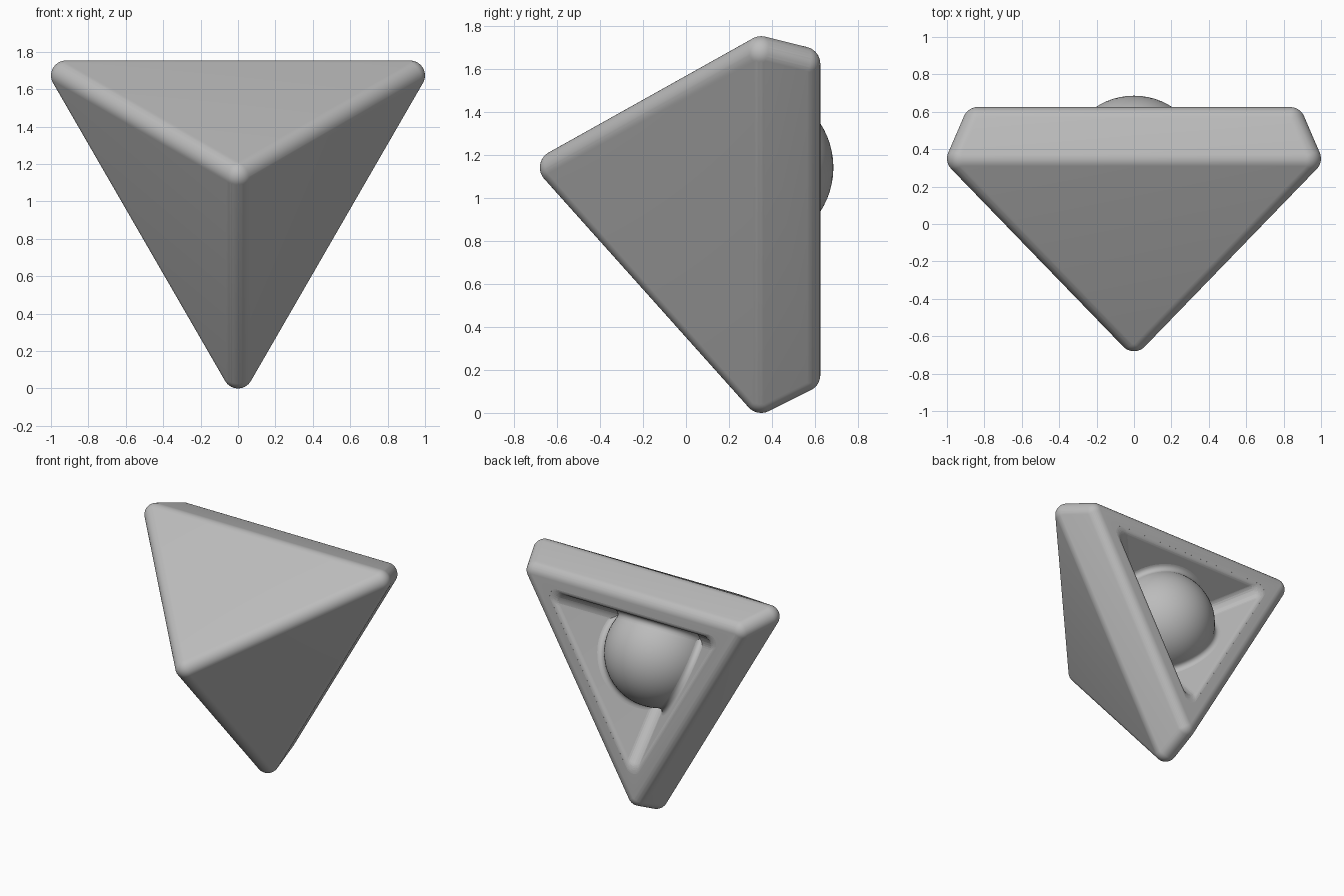
import bpy, bmesh
from math import sin, cos, pi, sqrt, atan, radians
from mathutils import Vector, Matrix

cube = bpy.data.objects.get("Cube")
if cube:
    bpy.data.objects.remove(cube)

MID = 1.142                      # height of the central axis
BACK = 0.625                     # back plane
ROUND = 0.08                     # outer edge radius
SLOPE = 0.56                     # cavity wall slope
MOUTH = 0.40                     # cavity apothem at the back plane
BALL = Vector((0, 0.31, MID))
BALL_R = 0.376
CORNERS = [radians(a) for a in (-90, 30, 150)]

grey = bpy.data.materials.new("plain grey")
grey.use_nodes = True
grey.diffuse_color = (0.5, 0.5, 0.5, 1)
grey.node_tree.nodes["Principled BSDF"].inputs["Base Color"].default_value = (0.5, 0.5, 0.5, 1)


def make(name, bm):
    bmesh.ops.recalc_face_normals(bm, faces=bm.faces)
    mesh = bpy.data.meshes.new(name)
    bm.to_mesh(mesh)
    bm.free()
    mesh.materials.append(grey)
    ob = bpy.data.objects.new(name, mesh)
    bpy.context.collection.objects.link(ob)
    return ob


def smooth(ob, angle=35):
    bpy.ops.object.select_all(action='DESELECT')
    ob.select_set(True)
    bpy.context.view_layer.objects.active = ob
    bpy.ops.object.shade_smooth_by_angle(angle=radians(angle))


def around(radius, angle, y):
    return Vector((radius * cos(angle), y, MID + radius * sin(angle)))


# Body: hull around small spheres at the apex and two triangles
bm = bmesh.new()
centres = [Vector((0, -0.60, MID))]
for radius, y in ((1.062, 0.35), (0.965, BACK - ROUND)):
    centres += [around(radius, a, y) for a in CORNERS]
for c in centres:
    bmesh.ops.create_icosphere(bm, subdivisions=4, radius=ROUND,
                               matrix=Matrix.Translation(c) @ Matrix.Rotation(pi / 2, 4, 'X'))
points = [v.co.copy() for v in bm.verts]
bm.free()
bm = bmesh.new()
for p in points:
    bm.verts.new(p)
hull = bmesh.ops.convex_hull(bm, input=bm.verts)
bmesh.ops.delete(bm, geom=[v for v in bm.verts if not v.link_faces], context='VERTS')
body = make("body", bm)


# Cavity cutter: rounded triangles from a flared mouth down to a point
def rounded_triangle(bm, y, apothem, r, steps=8):
    core = 2 * (apothem - r)
    ring = []
    for a in CORNERS:
        for i in range(steps + 1):
            t = a - pi / 3 + 2 * pi / 3 * i / steps
            ring.append(bm.verts.new(around(core, a, y) + Vector((r * cos(t), 0, r * sin(t)))))
    return ring


theta = atan(SLOPE)
lip = 0.045
y_wall = BACK - lip + lip * sin(theta)
lip_centre = MOUTH - (BACK - y_wall) * SLOPE + lip * cos(theta)
profile = [(BACK + 0.05, lip_centre)]
for i in range(7):
    phi = radians(84) + (theta - radians(84)) * i / 6
    profile.append((BACK - lip + lip * sin(phi), lip_centre - lip * cos(phi)))
profile.append((BACK - (MOUTH - 0.065) / SLOPE, 0.065))
bm = bmesh.new()
rings = [rounded_triangle(bm, y, a, 0.06) for y, a in profile]
for low, high in zip(rings, rings[1:]):
    for i in range(len(low)):
        j = (i + 1) % len(low)
        bm.faces.new((low[i], low[j], high[j], high[i]))
bm.faces.new(rings[0])
bm.faces.new(rings[-1])
cutter = make("cavity_cutter", bm)
cutter.hide_render = True

cut = body.modifiers.new("cavity", 'BOOLEAN')
cut.operation = 'DIFFERENCE'
cut.solver = 'EXACT'
cut.object = cutter
smooth(body)
bpy.ops.object.modifier_apply(modifier="cavity")
bpy.data.objects.remove(cutter)
smooth(body)

# Ball resting in the cavity
bm = bmesh.new()
bmesh.ops.create_uvsphere(bm, u_segments=64, v_segments=32, radius=BALL_R,
                          matrix=Matrix.Translation(BALL) @ Matrix.Rotation(pi / 2, 4, 'X'))
smooth(make("ball", bm))

# Fillets blending the ball into each of the three walls
fillet = 0.035
gap = (MOUTH - (BACK - BALL.y) * SLOPE) * cos(theta)
ring_r = sqrt((BALL_R + fillet) ** 2 - (gap - fillet) ** 2)
inward = atan((gap - fillet) / ring_r) + pi / 2
for n, a in enumerate(CORNERS):
    axis = Vector((-cos(a) * cos(theta), -sin(theta), -sin(a) * cos(theta)))
    turn = axis.to_track_quat('Z', 'Y').to_matrix().to_4x4()
    bm = bmesh.new()
    arc = []
    for i in range(7):
        t = inward * i / 6
        arc.append(bm.verts.new((ring_r - fillet * sin(t), 0, gap - fillet + fillet * cos(t))))
    edges = [bm.edges.new(pair) for pair in zip(arc, arc[1:])]
    bmesh.ops.spin(bm, geom=arc + edges, cent=(0, 0, 0), axis=(0, 0, 1),
                   angle=2 * pi, steps=64, use_merge=True)
    bmesh.ops.transform(bm, matrix=Matrix.Translation(BALL) @ turn, verts=bm.verts)
    bmesh.ops.recalc_face_normals(bm, faces=bm.faces)
    # The visible side of the arc faces its own centre, away from the ball
    face = bm.faces[0] if bm.faces.ensure_lookup_table() is None else None
    ob = make("ball_fillet_%d" % (n + 1), bm)
    poly = ob.data.polygons[0]
    if poly.normal.dot(poly.center - BALL) < 0:
        ob.data.flip_normals()
    smooth(ob, 60)
